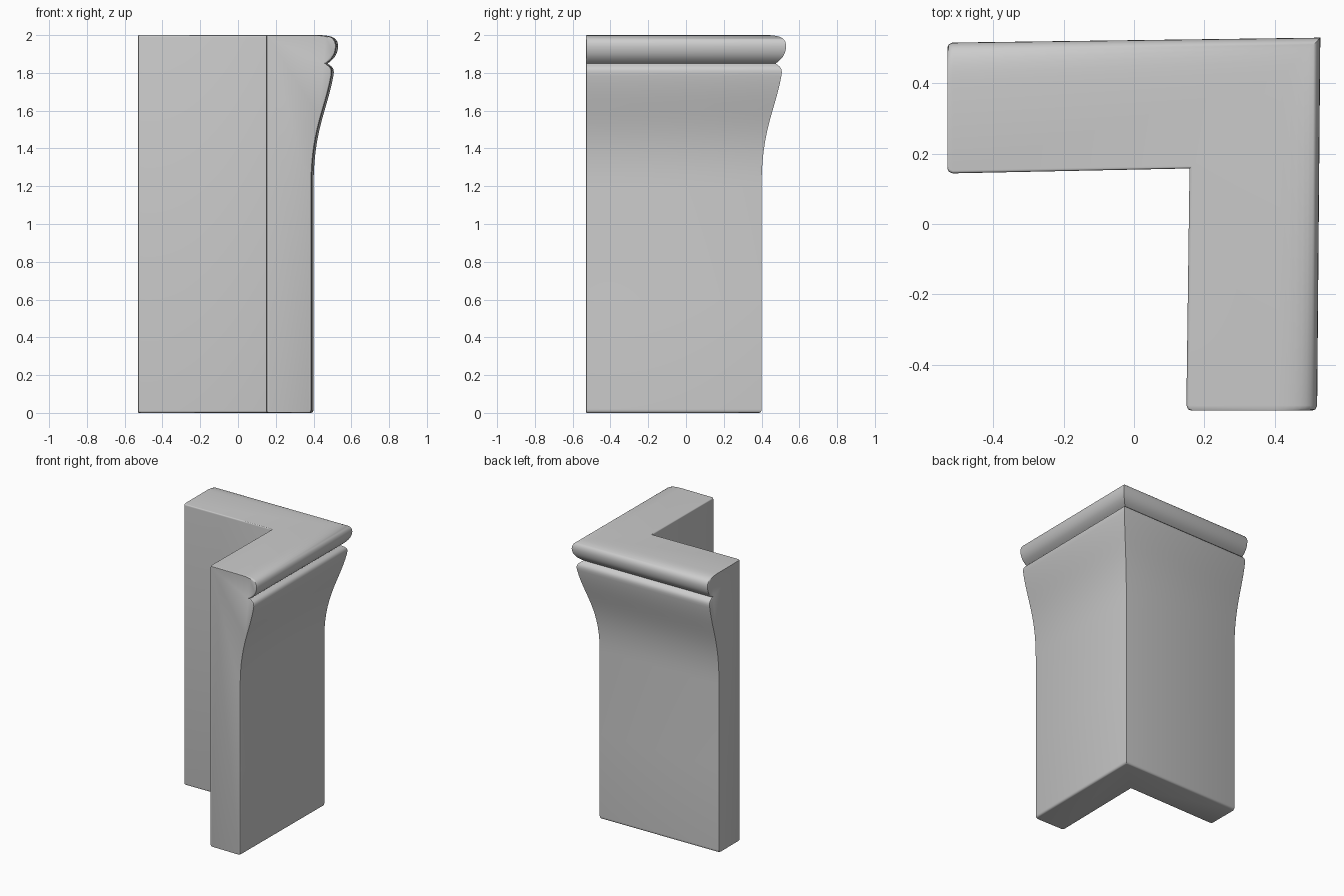
import bpy, bmesh, math

if "Cube" in bpy.data.objects:
    bpy.data.objects.remove(bpy.data.objects["Cube"])


def bezier(p, n):
    """Points of a cubic curve, leaving out the last one."""
    out = []
    for i in range(n):
        t = i / n
        w = ((1-t)**3, 3*t*(1-t)**2, 3*t*t*(1-t), t**3)
        out.append(tuple(sum(a*q[k] for a, q in zip(w, p)) for k in (0, 1)))
    return out


# Moulding profile as (distance outwards, height)
profile = bezier([(.158, .012), (.158, .004), (.162, 0), (.170, 0)], 4)
profile += bezier([(.385, 0), (.394, 0), (.40, .006), (.40, .02)], 5)
profile += bezier([(.40, .02), (.40, .4), (.40, .8), (.40, 1.2)], 2)
profile += bezier([(.40, 1.2), (.40, 1.5), (.472, 1.6), (.505, 1.785)], 14)
profile += bezier([(.505, 1.785), (.514, 1.83), (.495, 1.832), (.475, 1.85)], 7)
profile += bezier([(.475, 1.85), (.50, 1.868), (.527, 1.89), (.53, 1.94)], 8)
profile += bezier([(.53, 1.94), (.53, 1.985), (.50, 2.0), (.42, 2.0)], 9)
profile += [(.42, 2.0)]
profile += bezier([(.166, 2.0), (.161, 2.0), (.158, 1.997), (.158, 1.99)], 4)
profile += [(.158, 1.99)]

bm = bmesh.new()


def ring(place, inset=0.0):
    """One profile section, narrowed a little for the rounded ends."""
    verts = []
    for d, z in profile:
        s = max(-1, min(1, (d - .28) / .1))
        verts.append(bm.verts.new(place(d - s*inset, 1 + (z-1)*(1 - inset*.15))))
    return verts


# Stations along the L: rounded end, mitred corner, rounded end
ends = [(-.53, .012), (-.527, .005), (-.516, 0)]
rings = [ring(lambda d, z, e=e: (d - .009, e, z), i) for e, i in ends]
rings.append(ring(lambda d, z: (d, d, z)))
rings += [ring(lambda d, z, e=e: (e, d - .014, z), i) for e, i in reversed(ends)]

n = len(profile)
for a, b in zip(rings, rings[1:]):
    for i in range(n):
        j = (i + 1) % n
        bm.faces.new((a[i], a[j], b[j], b[i]))
bm.faces.new(rings[0])
bm.faces.new(rings[-1])
bmesh.ops.recalc_face_normals(bm, faces=bm.faces)

# Corner moulding object
mesh = bpy.data.meshes.new("corner_moulding")
bm.to_mesh(mesh)
bm.free()
obj = bpy.data.objects.new("corner_moulding", mesh)
bpy.context.collection.objects.link(obj)
bpy.context.view_layer.objects.active = obj
obj.select_set(True)
bpy.ops.object.shade_smooth_by_angle(angle=math.radians(40))
